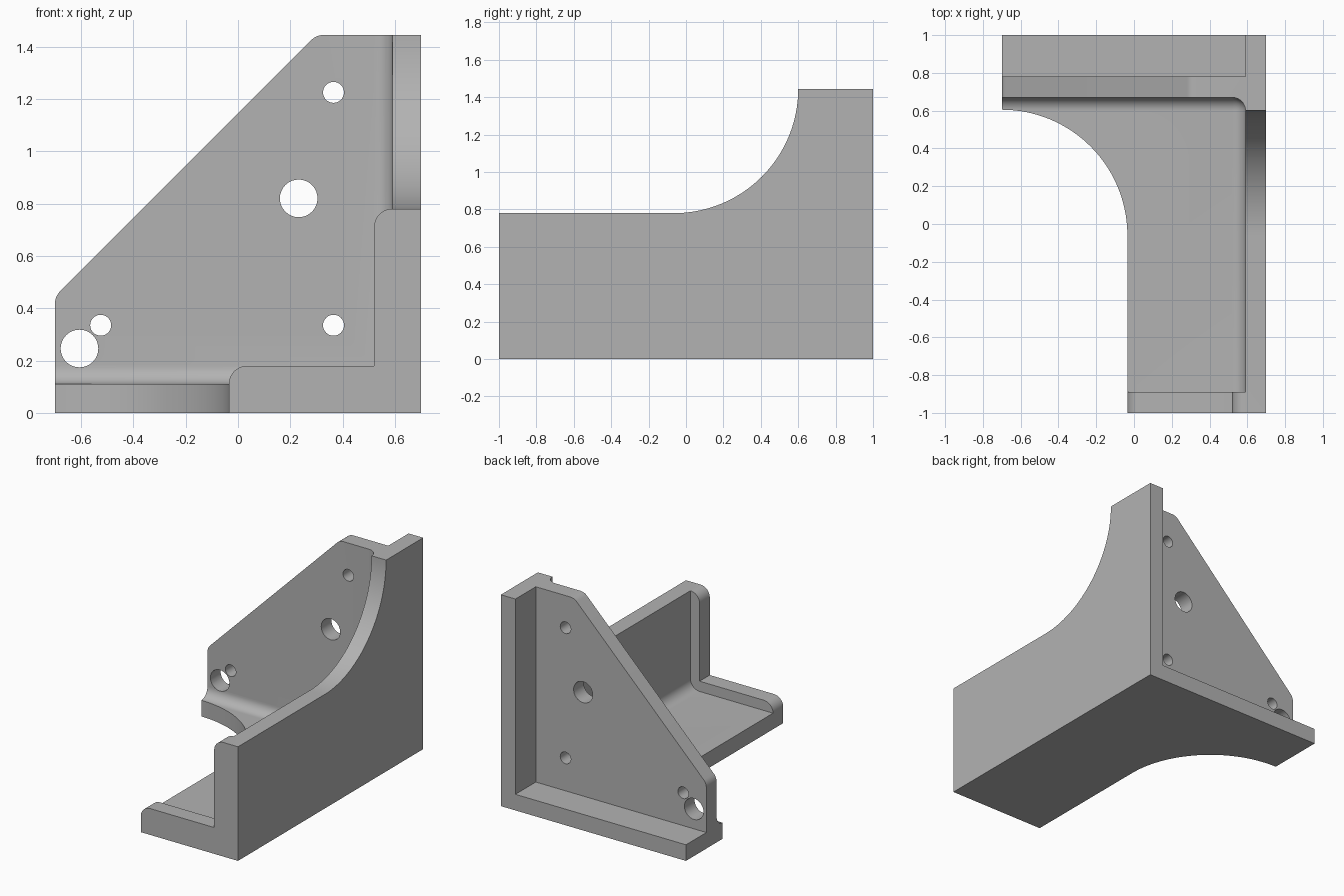
import bpy, bmesh, math
from mathutils import Vector

if "Cube" in bpy.data.objects:
    bpy.data.objects.remove(bpy.data.objects["Cube"], do_unlink=True)

X, Y, TOP = 0.7, 1.0, 1.445     # outer half width, half depth, height
WALL, R, SWEEP = 0.11, 0.07, 0.665


def make_object(name, bm):
    bmesh.ops.recalc_face_normals(bm, faces=bm.faces)
    mesh = bpy.data.meshes.new(name)
    bm.to_mesh(mesh)
    bm.free()
    obj = bpy.data.objects.new(name, mesh)
    bpy.context.collection.objects.link(obj)
    return obj


def box(name, lo, hi, round_corner=None):
    """Box between two corners; optionally fillets the edges at one corner."""
    bm = bmesh.new()
    bmesh.ops.create_cube(bm, size=1)
    for v in bm.verts:
        v.co = [lo[i] if v.co[i] < 0 else hi[i] for i in range(3)]
    if round_corner:
        corner = min(bm.verts, key=lambda v: (v.co - Vector(round_corner)).length)
        bmesh.ops.bevel(bm, geom=list(corner.link_edges), offset=R, segments=10,
                        profile=0.5, affect='EDGES', clamp_overlap=False)
    return make_object(name, bm)


def arc(cx, cy, r, start, end, n=10):
    angles = [math.radians(start + (end - start) * i / n) for i in range(n + 1)]
    return [(cx + r * math.cos(a), cy + r * math.sin(a)) for a in angles]


def prism(name, profile, axis, lo, hi):
    """Extrude a 2D profile along an axis; the profile uses the other two."""
    place = {'x': lambda p, d: (d, p[0], p[1]),
             'y': lambda p, d: (p[0], d, p[1]),
             'z': lambda p, d: (p[0], p[1], d)}[axis]
    bm = bmesh.new()
    a = [bm.verts.new(place(p, lo)) for p in profile]
    b = [bm.verts.new(place(p, hi)) for p in profile]
    bm.faces.new(a)
    bm.faces.new(b)
    for i in range(len(a)):
        j = (i + 1) % len(a)
        bm.faces.new((a[i], a[j], b[j], b[i]))
    return make_object(name, bm)


bracket = box("corner_bracket", (-X, -Y, 0), (X, Y, TOP))
inner_x = X - WALL
plate_front, plate_back = 0.67, 0.78
side_top, floor_edge = 0.78, -0.035
cutters = []

# Swept cutaways of the floor and the side wall
cutters.append(prism("floor_cutaway", arc(-X, -0.06, SWEEP, 90, 0, 40)
                     + [(floor_edge, -2), (-2, -2), (-2, -0.06 + SWEEP)], 'z', -1, 3))
cutters.append(prism("side_cutaway", arc(TOP - SWEEP - side_top - 0.065, TOP, SWEEP, 0, -90, 40)
                     + [(-2, side_top), (-2, 3), (SWEEP - 0.065, 3)], 'x', -2, 2))

# Pockets in front of and behind the upright plate
cutters.append(box("front_pocket", (-2, -0.89, WALL), (inner_x, plate_front, 3),
                   (inner_x, plate_front, WALL)))
cutters.append(box("back_pocket", (-2, plate_back, WALL), (inner_x, 2, 3)))

# Opening that leaves an L-shaped front lip with rounded ends
opening = (arc(floor_edge + R, WALL, R, 180, 90) + [(0.52, WALL + R)]
           + arc(inner_x, side_top - R, R, 180, 90)
           + [(inner_x, 3), (-2, 3), (-2, WALL)])
cutters.append(prism("lip_opening", opening, 'y', -2, -0.85))

# Sloping edge of the upright plate, with softened corners
t = R * math.tan(math.radians(22.5))
slope = ([(-X, 0.445 - t)] + arc(-X + R, 0.445 - t, R, 180, 135, 6)
         + arc(0.3 + t, TOP - R, R, 135, 90, 6)
         + [(0.3 + t, 3), (-2, 3), (-2, 0.445 - t)])[1:]
cutters.append(prism("plate_slope", slope, 'y', -2, 2))

# Round holes through the plate
for x, z, r in [(0.365, 1.225, 0.04), (0.365, 0.335, 0.04), (-0.525, 0.335, 0.04),
                (0.232, 0.82, 0.072), (-0.606, 0.246, 0.072)]:
    cutters.append(prism("hole", arc(x, z, r, 0, 360, 32)[:-1], 'y', 0.5, 0.9))

# Cut one after another, then drop the helpers
bpy.context.view_layer.objects.active = bracket
for cutter in cutters:
    cutter.hide_render = True
    mod = bracket.modifiers.new("cut", 'BOOLEAN')
    mod.operation, mod.solver, mod.object = 'DIFFERENCE', 'EXACT', cutter
    bpy.ops.object.modifier_apply(modifier=mod.name)
    bpy.data.objects.remove(cutter, do_unlink=True)

# Plain grey finish
grey = bpy.data.materials.new("plain_grey")
grey.use_nodes = True
colour = (0.45, 0.45, 0.45, 1)
grey.diffuse_color = colour
grey.node_tree.nodes["Principled BSDF"].inputs["Base Color"].default_value = colour
bracket.data.materials.clear()
bracket.data.materials.append(grey)

bpy.ops.object.select_all(action='DESELECT')
bracket.select_set(True)
bpy.ops.object.shade_smooth_by_angle(angle=math.radians(30))
